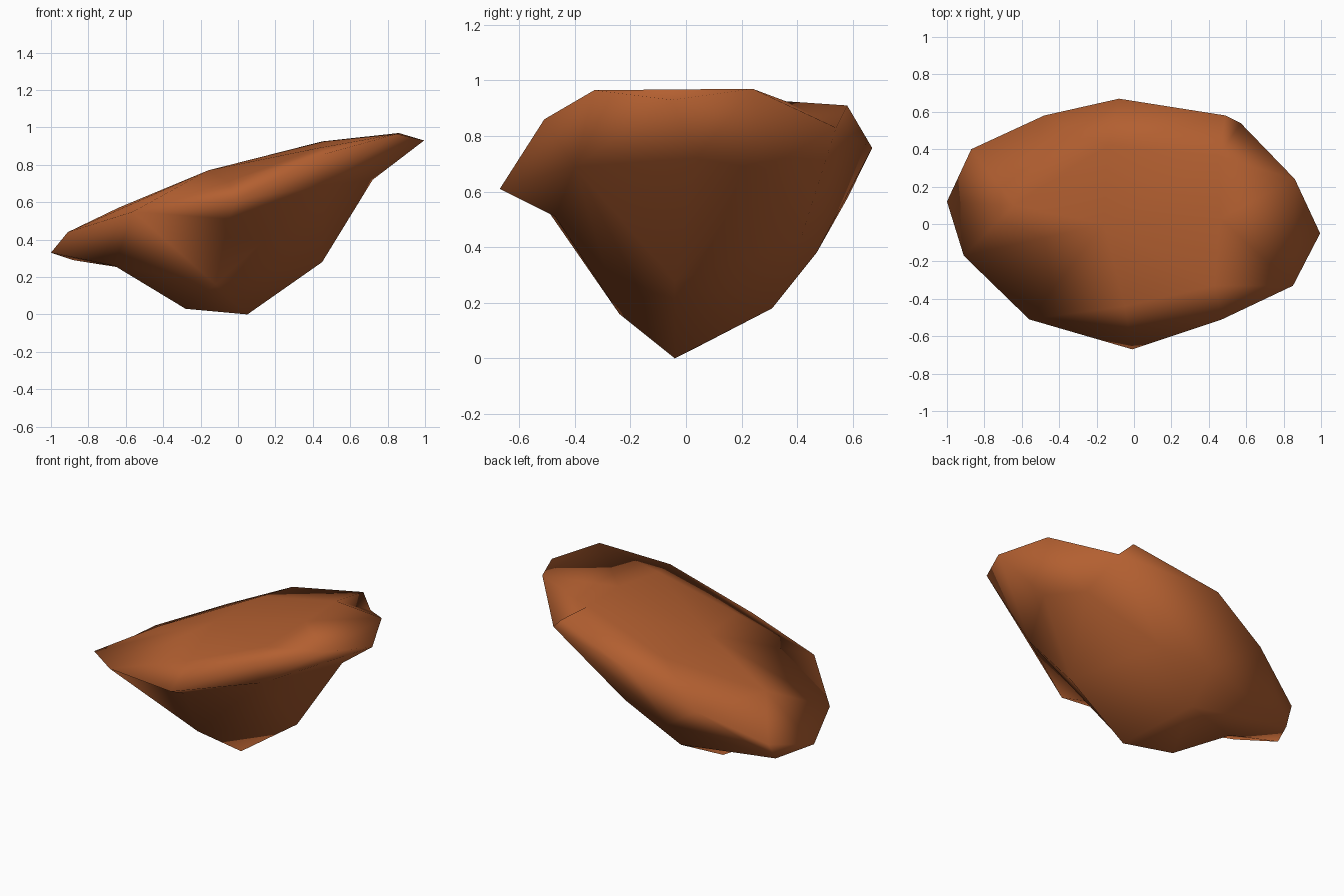
import bpy, bmesh
from mathutils import Vector

if "Cube" in bpy.data.objects:
    bpy.data.objects.remove(bpy.data.objects["Cube"])

# Corner groups of the boulder
rim = [(-1, .12, .33), (-.87, .40, .40), (-.48, .58, .575), (-.08, .67, .757),
       (.49, .58, .91), (.57, .54, .83), (.86, .24, .97), (.995, -.05, .93),
       (.85, -.33, .965), (.47, -.51, .86), (-.01, -.67, .61),
       (-.56, -.51, .55), (-.91, -.17, .44)]
crown = [(-.64, .10, .57), (-.16, 0, .77), (.46, .03, .925),
         (-.05, -.44, .71), (.43, -.33, .89), (.45, .36, .925), (-.14, .42, .772)]
belly = [(-.88, .34, .29), (-.66, .09, .26), (-.28, .02, .03), (.05, -.04, 0),
         (.45, -.04, .28), (.72, .035, .72), (-.18, .31, .18), (-.20, .47, .38),
         (.15, .41, .42), (-.12, -.24, .16), (-.05, -.47, .51),
         (.46, -.40, .69), (.60, .28, .68)]
points = [Vector(p) for p in rim + crown + belly]


def on_sphere(p):
    # remove the tilt and flatness, then push the point onto a unit sphere
    return Vector((p.x, p.y / .67, (p.z - .3 * p.x - .48) / .42)).normalized()


# Skin the points on the sphere, then return them to their real places
bm = bmesh.new()
verts = [bm.verts.new(on_sphere(p)) for p in points]
bmesh.ops.convex_hull(bm, input=verts)
for v, p in zip(verts, points):
    v.co = p

# The top of the high end closes straight across, behind the outermost tip
tip, left, right = (verts[i] for i in (7, 6, 8))
for e in list(tip.link_edges):
    if len(e.link_faces) == 2:
        ends = {v for f in e.link_faces for v in f.verts} - set(e.verts)
        if ends == {left, right} and e.other_vert(tip).co.z > .88:
            bmesh.ops.rotate_edges(bm, edges=[e])
            break

bmesh.ops.recalc_face_normals(bm, faces=bm.faces[:])
for f in bm.faces:
    f.smooth = True

mesh = bpy.data.meshes.new("boulder")
bm.to_mesh(mesh)
bm.free()
boulder = bpy.data.objects.new("boulder", mesh)
bpy.context.collection.objects.link(boulder)

# Rust brown stone
stone = bpy.data.materials.new("rust_brown_stone")
stone.diffuse_color = (.45, .115, .03, 1)
stone.use_nodes = True
stone.node_tree.nodes["Principled BSDF"].inputs["Base Color"].default_value = stone.diffuse_color
mesh.materials.append(stone)
